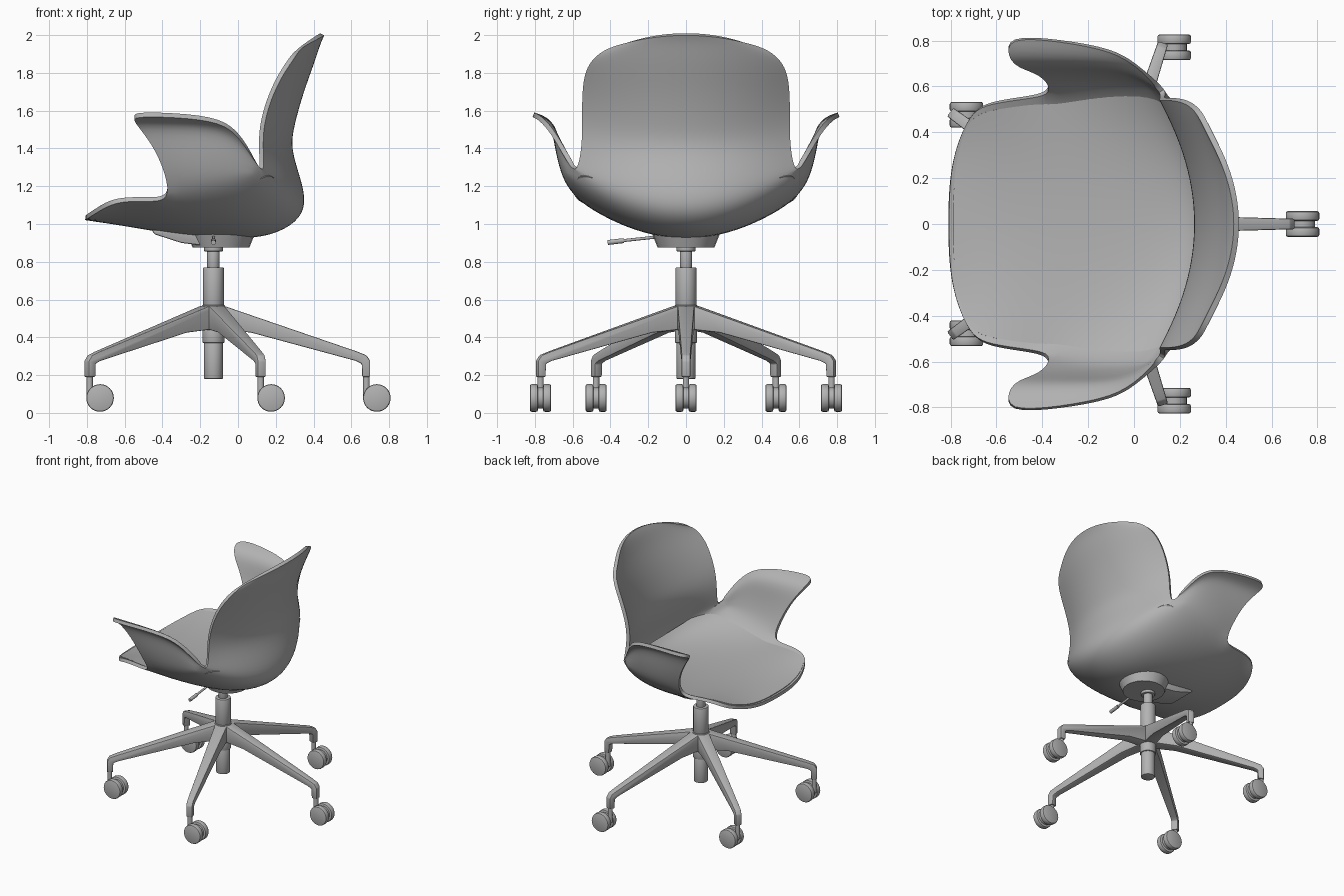
import bpy, bmesh, math
from mathutils import Vector, Matrix

if "Cube" in bpy.data.objects:
    bpy.data.objects.remove(bpy.data.objects["Cube"])

grey = bpy.data.materials.new("plain grey")
grey.use_nodes = True
colour = (0.45, 0.45, 0.45, 1)
grey.diffuse_color = colour
grey.node_tree.nodes["Principled BSDF"].inputs["Base Color"].default_value = colour

HUB_X = -0.13


def finish(name, bm, mods=(), angle=35):
    """Turn a bmesh into an object, apply its modifiers, shade it."""
    me = bpy.data.meshes.new(name)
    bm.to_mesh(me)
    bm.free()
    me.materials.append(grey)
    ob = bpy.data.objects.new(name, me)
    bpy.context.collection.objects.link(ob)
    bpy.ops.object.select_all(action='DESELECT')
    ob.select_set(True)
    bpy.context.view_layer.objects.active = ob
    for kind, settings in mods:
        mod = ob.modifiers.new(kind.title(), kind)
        for key, value in settings.items():
            setattr(mod, key, value)
        bpy.ops.object.modifier_apply(modifier=mod.name)
    bpy.ops.object.shade_smooth_by_angle(angle=math.radians(angle))
    return ob


def cylinder(bm, a, b, r1, r2=None, sides=24):
    """Cylinder or cone between two points."""
    a, b = Vector(a), Vector(b)
    turn = (b - a).to_track_quat('Z', 'Y').to_matrix().to_4x4()
    bmesh.ops.create_cone(bm, cap_ends=True, segments=sides, radius1=r1,
                          radius2=r1 if r2 is None else r2, depth=(b - a).length,
                          matrix=Matrix.Translation((a + b) / 2) @ turn)


def prism(bm, profile, half_width):
    """Side profile in x and z, given a width that depends on x."""
    sides = [[bm.verts.new((x, s * half_width(x), z)) for x, z in profile] for s in (-1, 1)]
    bm.faces.new(sides[0])
    bm.faces.new(sides[1][::-1])
    for i in range(len(profile)):
        j = (i + 1) % len(profile)
        bm.faces.new((sides[0][j], sides[0][i], sides[1][i], sides[1][j]))
    bmesh.ops.recalc_face_normals(bm, faces=bm.faces)


def section(c, e, power=2, n=4):
    """Curved half cross-section from the centre line out to the edge."""
    c, e = Vector(c), Vector(e)
    pts = []
    for k in range(n + 1):
        t = k / n
        p = c.lerp(e, t ** power)
        p.y = e.y * t
        pts.append(p)
    return pts


def skin(rows, grid, arm_rows=()):
    """Quads between rows; arm rows also use the points past the grid."""
    bm = bmesh.new()
    verts = [[bm.verts.new(p) for p in row] for row in rows]
    for i in range(len(rows) - 1):
        a, b = verts[i], verts[i + 1]
        last = max(len(a), len(b)) - 1 if i in arm_rows else grid
        for k in range(last):
            quad = [a[min(k, len(a) - 1)], b[min(k, len(b) - 1)],
                    b[min(k + 1, len(b) - 1)], a[min(k + 1, len(a) - 1)]]
            bm.faces.new(list(dict.fromkeys(quad)))
    return bm


# Shell: centre line and side edge, from the seat front round to the back top
centre = [(-.81, 1.02), (-.65, .995), (-.45, .96), (-.25, .93), (0, .915), (.18, .93),
          (.32, 1.005), (.367, 1.10), (.34, 1.23), (.28, 1.40), (.30, 1.52),
          (.35, 1.70), (.41, 1.86), (.44, 1.96), (.46, 2.0)]
edge = [(-.70, .50, 1.09), (-.62, .535, 1.12), (-.48, .555, 1.12), (-.36, .575, 1.12),
        (-.22, .61, 1.15), (-.06, .63, 1.19), (.06, .625, 1.23), (.125, .60, 1.27),
        (.14, .57, 1.30), (.13, .55, 1.42), (.14, .55, 1.55), (.19, .55, 1.70),
        (.25, .535, 1.81), (.30, .49, 1.88), (.33, .42, 1.93)]
# Armrests: points rising from the side edge to the flared lip
arms = {3: [(-.38, .65, 1.26), (-.45, .69, 1.42), (-.55, .72, 1.54), (-.56, .825, 1.57)],
        4: [(-.25, .665, 1.27), (-.28, .695, 1.41), (-.32, .715, 1.53), (-.32, .805, 1.565)],
        5: [(-.10, .67, 1.29), (-.12, .695, 1.40), (-.11, .71, 1.51), (-.09, .765, 1.54)],
        6: [(.03, .65, 1.29), (.01, .67, 1.36), (0, .68, 1.43), (.01, .70, 1.46)]}

rows = []
for i, ((x, z), e) in enumerate(zip(centre, edge)):
    row = section((x, 0, z), e, 3 if i == 0 else 2)
    rows.append(row + [Vector(p) for p in arms.get(i, [])])

MIRROR = ('MIRROR', dict(use_axis=(False, True, False), merge_threshold=0.001))
SMOOTH = ('SUBSURF', dict(levels=2))
finish("seat_shell", skin(rows, 4, arms), [
    MIRROR, SMOOTH, ('SOLIDIFY', dict(thickness=0.025, offset=1))], 50)

# Seat pad: shallow cushion filling the bowl of the shell
pad_centre = [(-.79, 1.05), (-.65, 1.08), (-.45, 1.09), (-.25, 1.09),
              (0, 1.09), (.15, 1.10), (.24, 1.12), (.29, 1.16)]
pad_rows = []
for i, (x, z) in enumerate(pad_centre):
    c = Vector((centre[i][0], 0, centre[i][1]))
    rim = c.lerp(Vector(edge[i]), .93 ** 2)
    rim.y = edge[i][1] * .93
    rim.z += .03
    pad_rows.append(section((x, 0, z), rim, 3 if i == 0 else 2))
finish("seat_pad", skin(pad_rows, 4), [
    MIRROR, SMOOTH, ('SOLIDIFY', dict(thickness=0.01, offset=-1))], 50)

# Tilt mechanism under the seat
bm = bmesh.new()
cylinder(bm, (-.09, 0, .875), (-.09, 0, .95), .15, .18)
finish("seat_mount", bm)
bm = bmesh.new()
prism(bm, [(-.46, .97), (-.44, .945), (-.30, .90), (-.18, .885), (-.05, .89), (-.05, .95)],
      lambda x: .11)
finish("mount_bracket", bm, [('BEVEL', dict(width=0.008, segments=2))])
bm = bmesh.new()
cylinder(bm, (HUB_X, -.12, .935), (HUB_X, -.37, .908), .008, sides=12)
cylinder(bm, (HUB_X, -.33, .912), (HUB_X, -.415, .902), .013, sides=12)
finish("height_lever", bm)

# Central column
bm = bmesh.new()
for z0, z1, r in [(.18, .38, .05), (.37, .46, .058), (.45, .57, .062),
                  (.56, .77, .055), (.76, .87, .033), (.855, .885, .05)]:
    cylinder(bm, (HUB_X, 0, z0), (HUB_X, 0, z1), r)
finish("column", bm, [('BEVEL', dict(width=0.005, segments=2, limit_method='ANGLE'))])

# Five legs with twin-wheel casters that all trail the same way
leg_profile = [(0, .57), (.06, .565), (.76, .325), (.81, .305), (.83, .275), (.83, .19),
               (.788, .19), (.785, .26), (.755, .275), (.20, .425), (.06, .44), (0, .44)]
for n in range(5):
    angle = math.radians(72 * n)
    place = Matrix.Translation((HUB_X, 0, 0)) @ Matrix.Rotation(angle, 4, 'Z')
    bm = bmesh.new()
    prism(bm, leg_profile, lambda x: .046 - .028 * x)
    bm.transform(place)
    finish(f"leg_{n + 1}", bm, [('BEVEL', dict(width=0.006, segments=2, limit_method='ANGLE'))])

    pivot = place @ Vector((.81, 0, 0))
    bm = bmesh.new()
    cylinder(bm, pivot + Vector((0, 0, .08)), pivot + Vector((0, 0, .2)), .017, sides=16)
    axle = pivot + Vector((.055, 0, .079))
    side = Vector((0, 1, 0))
    cylinder(bm, axle - side * .02, axle + side * .02, .055)
    finish(f"caster_stem_{n + 1}", bm)
    bm = bmesh.new()
    for s in (-1, 1):
        cylinder(bm, axle + side * s * .014, axle + side * s * .056, .073, sides=32)
    finish(f"caster_wheels_{n + 1}", bm, [
        ('BEVEL', dict(width=0.009, segments=2, limit_method='ANGLE'))])
